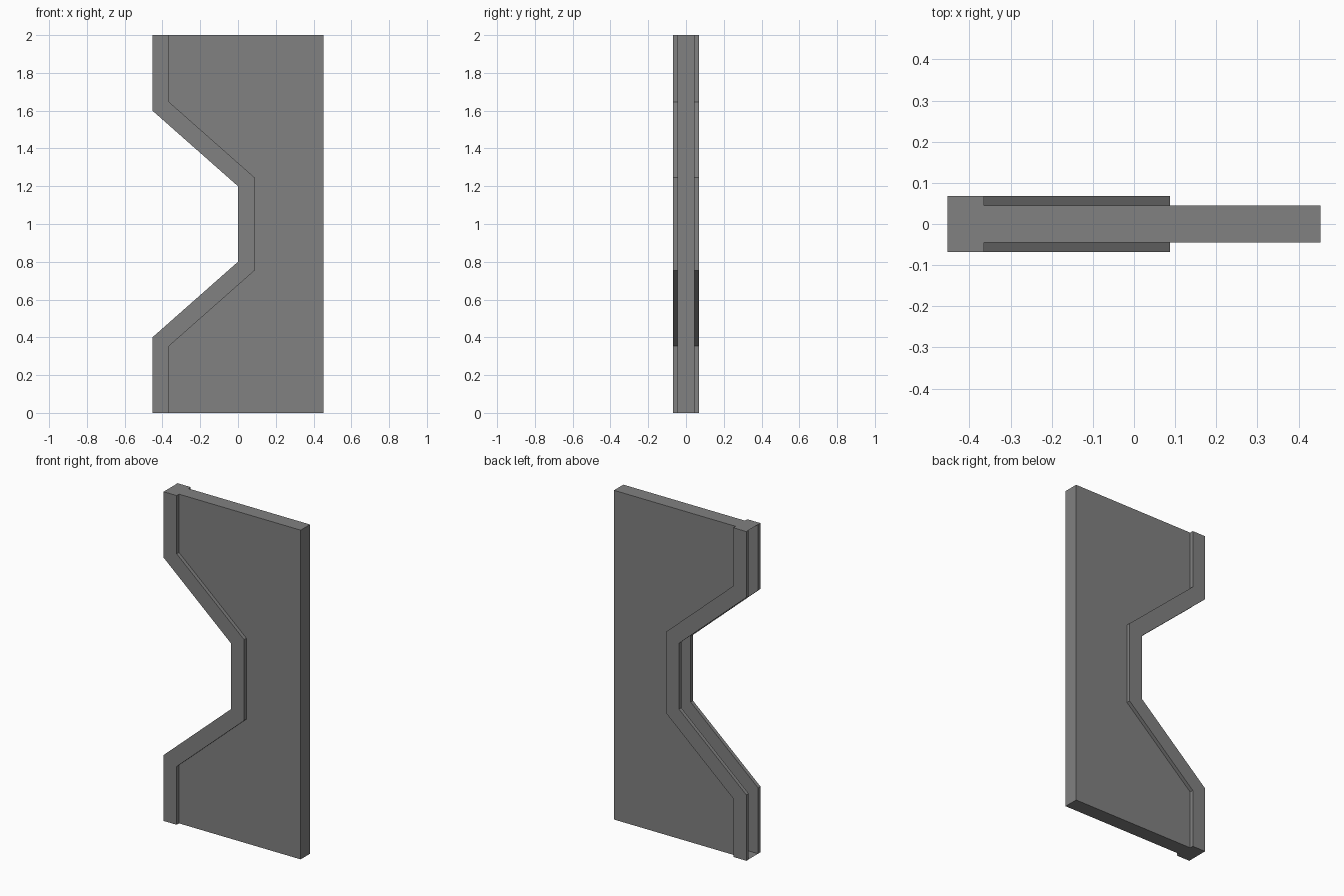
import bpy

if "Cube" in bpy.data.objects:
    bpy.data.objects.remove(bpy.data.objects["Cube"])

W, H = 0.453, 2.0
T_PANEL, T_TRIM = 0.045, 0.0675

grey = bpy.data.materials.new("wall grey")
grey.diffuse_color = (0.22, 0.22, 0.22, 1)
grey.use_nodes = True
grey.node_tree.nodes["Principled BSDF"].inputs["Base Color"].default_value = grey.diffuse_color

# Stepped notch line, bottom to top
notch = [(-W, 0), (-W, 0.4), (0, 0.8), (0, 1.2), (-W, 1.6), (-W, H)]
inner = [(-0.365, 0), (-0.365, 0.354), (0.088, 0.754),
         (0.088, 1.246), (-0.365, 1.646), (-0.365, H)]


def extrude(name, outline, y0, y1, open_edges=()):
    """Extrude a counter-clockwise x-z outline along y, leaving some edges open."""
    n = len(outline)
    verts = [(x, y, z) for y in (y0, y1) for x, z in outline]
    faces = [list(range(n)), list(range(2 * n - 1, n - 1, -1))]
    for i in range(n):
        j = (i + 1) % n
        if i not in open_edges:
            faces.append([j, i, i + n, j + n])
    mesh = bpy.data.meshes.new(name)
    mesh.from_pydata(verts, [], faces)
    mesh.materials.append(grey)
    obj = bpy.data.objects.new(name, mesh)
    bpy.context.collection.objects.link(obj)
    return obj


# Hollow panel, open along the notched edge
panel = [(-W, 0), (W, 0), (W, H)] + notch[::-1][:-1]
extrude("wall_panel", panel, -T_PANEL, T_PANEL, open_edges=range(3, 8))

# Raised trim on both faces, following the notch
trim = inner + notch[::-1]
extrude("front_trim", trim, -T_TRIM, -T_PANEL)
extrude("back_trim", trim, T_PANEL, T_TRIM)
